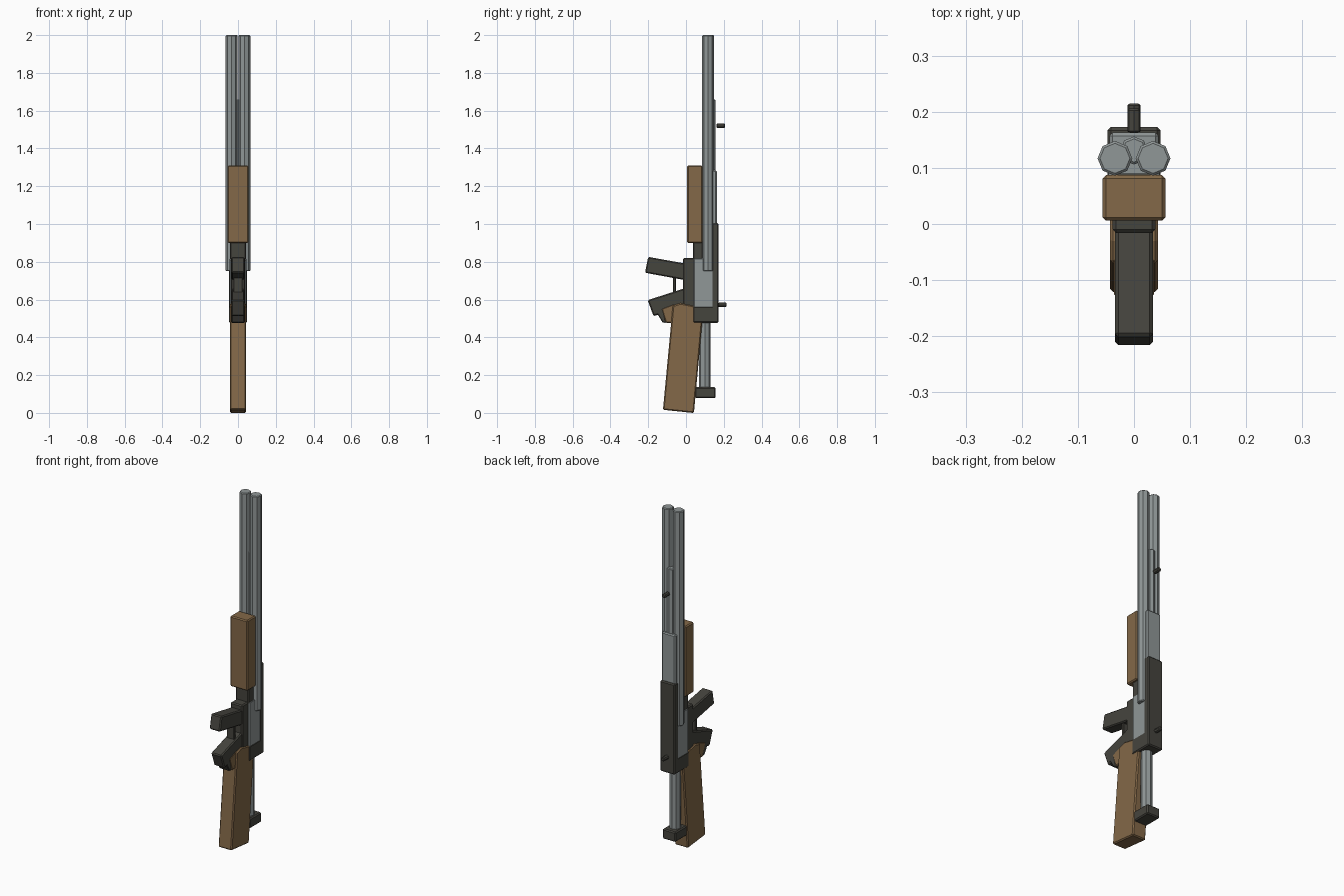
import bpy, bmesh, math
from mathutils import Matrix

if "Cube" in bpy.data.objects:
    bpy.data.objects.remove(bpy.data.objects["Cube"])


def material(name, rgb):
    m = bpy.data.materials.new(name)
    m.diffuse_color = (*rgb, 1)
    m.use_nodes = True
    m.node_tree.nodes["Principled BSDF"].inputs["Base Color"].default_value = m.diffuse_color
    return m


WOOD = material("wood", (0.23, 0.14, 0.065))
DARK = material("dark_metal", (0.06, 0.058, 0.048))
STEEL = material("steel", (0.28, 0.31, 0.31))


def finish(name, bm, mat, bevel):
    bmesh.ops.recalc_face_normals(bm, faces=bm.faces)
    me = bpy.data.meshes.new(name)
    bm.to_mesh(me)
    bm.free()
    me.materials.append(mat)
    ob = bpy.data.objects.new(name, me)
    bpy.context.collection.objects.link(ob)
    if bevel:
        mod = ob.modifiers.new("bevel", 'BEVEL')
        mod.width = bevel
        mod.segments = 1
        mod.limit_method = 'ANGLE'
        mod.angle_limit = math.radians(50)
    return ob


def slab(name, profile, half_x, mat, bevel=0.006):
    """Side profile of (y, z) points, extruded symmetrically across x."""
    bm = bmesh.new()
    face = bm.faces.new([bm.verts.new((-half_x, y, z)) for y, z in profile])
    ext = bmesh.ops.extrude_face_region(bm, geom=[face])["geom"]
    bmesh.ops.translate(bm, vec=(2 * half_x, 0, 0),
                        verts=[v for v in ext if isinstance(v, bmesh.types.BMVert)])
    return finish(name, bm, mat, bevel)


def box(name, y0, y1, z0, z1, half_x, mat, bevel=0.006):
    return slab(name, [(y0, z0), (y1, z0), (y1, z1), (y0, z1)], half_x, mat, bevel)


def tube(name, x, y, z0, z1, r, mat, bevel=0.004):
    """Upright octagonal rod."""
    bm = bmesh.new()
    bmesh.ops.create_cone(bm, cap_ends=True, segments=8, radius1=r, radius2=r,
                          depth=z1 - z0,
                          matrix=Matrix.Translation((x, y, (z0 + z1) / 2)))
    return finish(name, bm, mat, bevel)


# Twin barrels and the shorter rod between them
for side, sx in (("left", -1), ("right", 1)):
    tube(side + "_barrel", sx * 0.034, 0.117, 0.75, 2.0, 0.031, STEEL)
tube("centre_rod", 0, 0.131, 0.8, 1.66, 0.025, STEEL)

# Receiver, top cover and rear block
box("receiver", 0.04, 0.146, 0.55, 0.82, 0.045, STEEL)
box("upper_cover", 0.13, 0.163, 0.95, 1.285, 0.044, STEEL)
box("top_rail", 0.135, 0.173, 0.48, 1.005, 0.047, DARK)
box("rear_block", 0.037, 0.173, 0.477, 0.565, 0.047, DARK)

# Handguard and its mount
box("handguard_mount", 0.037, 0.09, 0.8, 0.92, 0.042, DARK)
box("handguard", 0.006, 0.087, 0.9, 1.31, 0.056, WOOD)

# Lower frame, magazine, pistol grip and trigger guard
box("lower_frame", -0.016, 0.05, 0.55, 0.82, 0.038, DARK)
slab("magazine", [(-0.217, 0.742), (0.0, 0.702), (0.0, 0.79), (-0.2, 0.826)], 0.034, DARK)
slab("pistol_grip", [(-0.203, 0.597), (-0.172, 0.512), (0.01, 0.572), (0.01, 0.665)], 0.034, DARK)
slab("grip_heel", [(-0.155, 0.53), (-0.125, 0.48), (-0.105, 0.475), (-0.12, 0.55)], 0.034, DARK, 0.004)
slab("stock_neck", [(-0.132, 0.552), (-0.107, 0.475), (-0.06, 0.475), (-0.06, 0.58)], 0.036, WOOD)
box("trigger_guard", -0.07, -0.054, 0.62, 0.73, 0.024, DARK, 0.003)

# Slanted wooden stock
slab("stock", [(-0.122, 0.02), (0.042, 0.003), (0.093, 0.56), (-0.03, 0.585), (-0.07, 0.572)],
     0.043, WOOD)

# Rear tube and its end cap
tube("rear_tube", 0, 0.1, 0.1, 0.5, 0.031, STEEL)
box("end_cap", 0.048, 0.157, 0.078, 0.136, 0.042, DARK)

# Sight pegs
for name, y, z in (("front_sight", 0.184, 1.52), ("rear_sight", 0.193, 0.572)):
    bm = bmesh.new()
    bmesh.ops.create_cone(bm, cap_ends=True, segments=8, radius1=0.012, radius2=0.012,
                          depth=0.044,
                          matrix=Matrix.Translation((0, y, z)) @ Matrix.Rotation(math.pi / 2, 4, 'X'))
    finish(name, bm, DARK, 0.004)

# Rest the lowest stock corner on the ground
bpy.context.view_layer.update()
dg = bpy.context.evaluated_depsgraph_get()
stock = bpy.data.objects["stock"].evaluated_get(dg)
low = min(v.co.z for v in stock.data.vertices)
bpy.data.objects["stock"].location.z -= low
